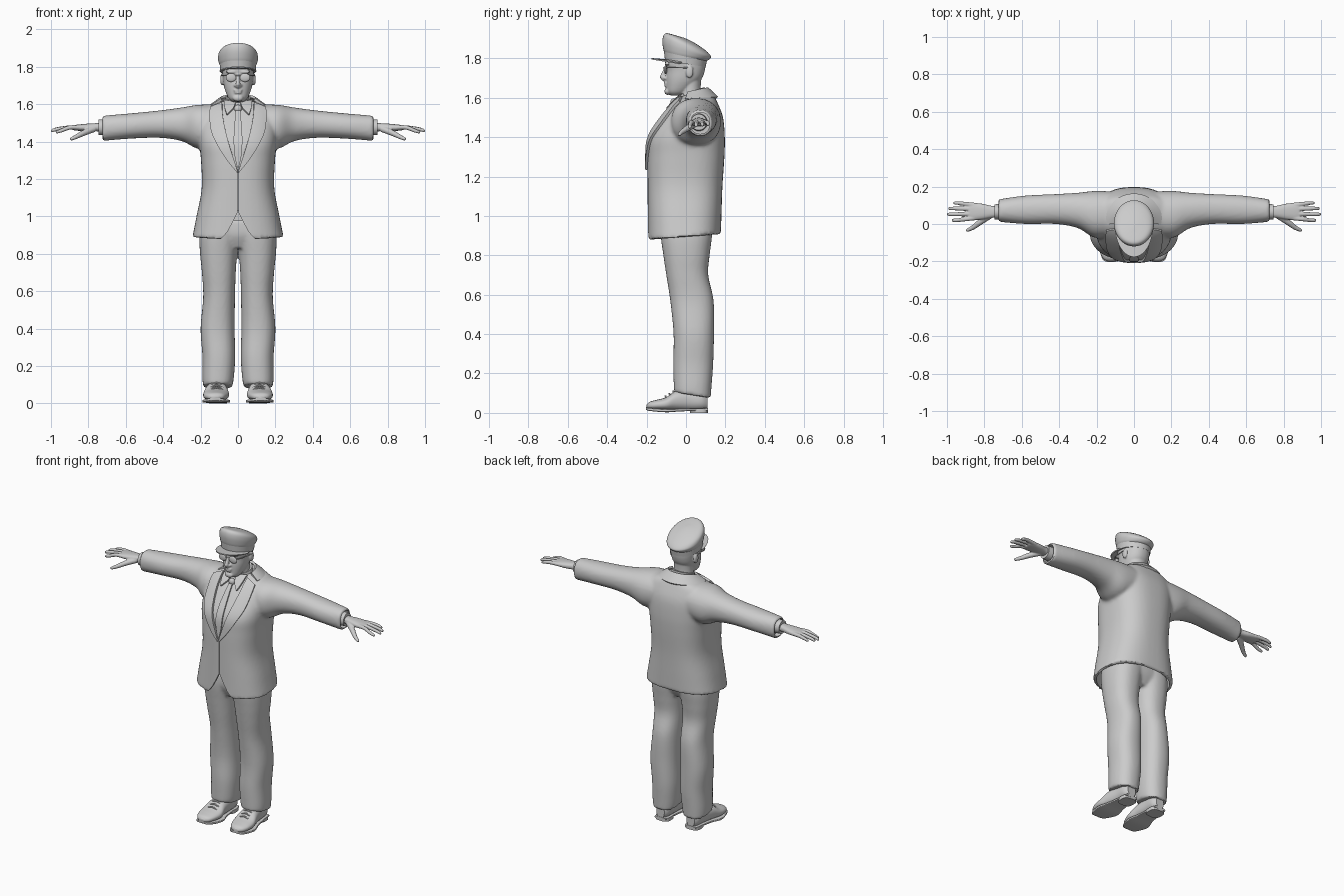
import bpy, bmesh, math
from mathutils import Vector, Matrix

if "Cube" in bpy.data.objects:
    bpy.data.objects.remove(bpy.data.objects["Cube"])


def smooth(rows, k=5):
    """Catmull-Rom resampling of rows of numbers."""
    out, n = [], len(rows)
    for i in range(n - 1):
        a, b, c, d = rows[max(i - 1, 0)], rows[i], rows[i + 1], rows[min(i + 2, n - 1)]
        for j in range(k):
            t = j / k
            out.append([.5 * (2 * q + (r - p) * t + (2 * p - 5 * q + 4 * r - s) * t * t
                        + (3 * q - p - 3 * r + s) * t ** 3) for p, q, r, s in zip(a, b, c, d)])
    return out + [list(rows[-1])]


def skin(bm, rings):
    vs = [[bm.verts.new(p) for p in r] for r in rings]
    n = len(vs[0])
    for r0, r1 in zip(vs, vs[1:]):
        for i in range(n):
            bm.faces.new((r0[i], r0[(i + 1) % n], r1[(i + 1) % n], r1[i]))
    bm.faces.new(vs[0][::-1])
    bm.faces.new(vs[-1])


def loft(bm, rows, axis='z', p=2.4, n=40, side=1, k=5):
    """Rows are (position, u min, u max, v min, v max, tilt) along an axis."""
    rings = []
    for t, u0, u1, v0, v1, tilt in smooth([tuple(r) + (0,) * (6 - len(r)) for r in rows], k):
        ring = []
        for i in range(n):
            a = 2 * math.pi * i / n
            c, s = math.cos(a), math.sin(a)
            u = (u0 + u1) / 2 + (u1 - u0) / 2 * math.copysign(abs(c) ** (2 / p), c)
            dv = (v1 - v0) / 2 * math.copysign(abs(s) ** (2 / p), s)
            v, w = (v0 + v1) / 2 + dv, t + tilt * dv
            x, y, z = {'z': (u, v, w), 'x': (w, u, v), 'y': (u, w, v)}[axis]
            ring.append((x * side, y, z))
        rings.append(ring)
    skin(bm, rings)


def tube(bm, pts, n=12, k=4):
    """Points are (x, y, z, radius)."""
    rows, rings = smooth(pts, k), []
    for i, r in enumerate(rows):
        d = (Vector(rows[min(i + 1, len(rows) - 1)][:3]) - Vector(rows[max(i - 1, 0)][:3])).normalized()
        u = d.cross(Vector((0, 0, 1)) if abs(d.z) < .9 else Vector((1, 0, 0))).normalized()
        w = d.cross(u)
        rings.append([Vector(r[:3]) + r[3] * (u * math.cos(2 * math.pi * j / n) + w * math.sin(2 * math.pi * j / n))
                      for j in range(n)])
    skin(bm, rings)


def blob(bm, c, r):
    m = Matrix.Translation(c) @ Matrix.Diagonal((*r, 1))
    bmesh.ops.create_uvsphere(bm, u_segments=24, v_segments=14, radius=1, matrix=m)


def make(name, bm, mods=(), angle=40):
    """Turn the bmesh into an object, apply its modifiers and shade it."""
    bmesh.ops.recalc_face_normals(bm, faces=bm.faces)
    me = bpy.data.meshes.new(name)
    bm.to_mesh(me)
    bm.free()
    ob = bpy.data.objects.new(name, me)
    bpy.context.collection.objects.link(ob)
    for kind, props in mods:
        m = ob.modifiers.new(kind, kind)
        for key, val in props.items():
            setattr(m, key, val)
    dg = bpy.context.evaluated_depsgraph_get()
    ob.data = bpy.data.meshes.new_from_object(ob.evaluated_get(dg))
    ob.modifiers.clear()
    for o in bpy.context.selected_objects:
        o.select_set(False)
    ob.select_set(True)
    bpy.context.view_layer.objects.active = ob
    bpy.ops.object.shade_smooth_by_angle(angle=math.radians(angle))
    return ob


def fuse(size, it=4):
    return [('REMESH', dict(mode='VOXEL', voxel_size=size, use_smooth_shade=True)),
            ('SMOOTH', dict(factor=.5, iterations=it))]


MIRROR = ('MIRROR', {})

# Cutters: hollow of the hem, front slit with cutaway, sleeve openings
bm = bmesh.new()
loft(bm, [(.84, -.232, .232, -.182, .166), (.93, -.222, .222, -.18, .163), (1.03, -.2, .2, -.178, .164)])
hollow = make('hem_hollow_cutter', bm)
bm = bmesh.new()
half = [(.0015, 1.24), (.003, 1.02), (.03, .965), (.055, .92), (.075, .895), (.12, .85)]
face = bm.faces.new([bm.verts.new((x, -.3, z)) for x, z in half + [(-x, z) for x, z in half[::-1]]])
ext = bmesh.ops.extrude_face_region(bm, geom=[face])
bmesh.ops.translate(bm, vec=(0, .135, 0), verts=[v for v in ext['geom'] if isinstance(v, bmesh.types.BMVert)])
slit = make('front_cutter', bm)
bm = bmesh.new()
loft(bm, [(.69, .025, .12, 1.417, 1.525), (.76, .025, .12, 1.417, 1.525)], 'x')
sleeve = make('sleeve_cutter', bm, [MIRROR])
cutters = [hollow, slit, sleeve]

# Jacket: torso and sleeves fused, then cut
bm = bmesh.new()
loft(bm, [(.893, -.243, .243, -.194, .177, .08), (1, -.222, .222, -.194, .18), (1.15, -.194, .194, -.195, .185),
          (1.3, -.198, .198, -.195, .195), (1.4, -.208, .208, -.185, .197), (1.5, -.21, .21, -.122, .188),
          (1.575, -.19, .19, -.058, .16), (1.615, -.1, .1, -.01, .14)], p=2.6, n=56)
for s in (1, -1):
    loft(bm, [(.06, -.05, .17, 1.4, 1.595), (.2, -.075, .177, 1.36, 1.597), (.3, -.022, .167, 1.402, 1.582),
              (.42, 0, .16, 1.42, 1.566), (.58, 0, .152, 1.415, 1.55), (.725, .012, .132, 1.403, 1.538)],
         'x', 2.2, side=s)
jacket = make('jacket', bm, fuse(.01, 5) + [('BOOLEAN', dict(operation='DIFFERENCE', object=c)) for c in cutters])
for c in cutters:
    bpy.data.objects.remove(c)


def chest(z):
    pts = [(1.2, -.195), (1.3, -.195), (1.4, -.185), (1.5, -.122), (1.575, -.058), (1.615, -.01), (1.7, 0)]
    for (z0, y0), (z1, y1) in zip(pts, pts[1:]):
        if z <= z1:
            return y0 + (y1 - y0) * (z - z0) / (z1 - z0)
    return 0


def strip(name, a, b, lift, thick, mirror=True):
    """Cloth panel between two (x, z) edges, laid onto the jacket."""
    bm, rows, m = bmesh.new(), [], 6
    for p, q in zip(smooth(a), smooth(b)):
        row = [[u + (v - u) * i / m for u, v in zip(p, q)] for i in range(m + 1)]
        rows.append([bm.verts.new((x, chest(z), z)) for x, z in row])
    for r0, r1 in zip(rows, rows[1:]):
        for i in range(m):
            bm.faces.new((r0[i], r0[i + 1], r1[i + 1], r1[i]))
    mods = [('SHRINKWRAP', dict(target=jacket, wrap_mode='ABOVE_SURFACE', offset=lift)),
            ('SOLIDIFY', dict(thickness=thick, offset=0))]
    make(name, bm, mods + [MIRROR] * mirror)


# Lapels, shirt collar points and necktie
strip('lapels', [(.085, 1.605), (.08, 1.53), (.06, 1.43), (.03, 1.33), (.001, 1.24)],
      [(.15, 1.59), (.155, 1.5), (.132, 1.42), (.065, 1.31), (.006, 1.235)], .006, .014)
strip('collar_points', [(.075, 1.615), (.072, 1.58), (.06, 1.54)],
      [(.012, 1.6), (.025, 1.57), (.055, 1.538)], .009, .012)
strip('necktie', [(-.012, 1.56), (-.022, 1.44), (-.02, 1.34), (-.004, 1.26)],
      [(.012, 1.56), (.022, 1.44), (.02, 1.34), (.004, 1.26)], .003, .012, False)
bm = bmesh.new()
blob(bm, (0, -.062, 1.575), (.021, .018, .022))
make('tie_knot', bm)
bm = bmesh.new()
loft(bm, [(1.57, -.082, .082, -.045, .105, .2), (1.635, -.068, .068, -.033, .094, .3)], p=2)
make('shirt_collar', bm)


def arc_band(name, angles, inner, outer, thick):
    """Curved band between two edge functions of an angle."""
    bm, rows = bmesh.new(), []
    for i in range(33):
        a = math.radians(angles[0] + (angles[1] - angles[0]) * i / 32)
        p, q = Vector(inner(a)), Vector(outer(a))
        rows.append([bm.verts.new(p.lerp(q, j / 4)) for j in range(5)])
    for r0, r1 in zip(rows, rows[1:]):
        for j in range(4):
            bm.faces.new((r0[j], r0[j + 1], r1[j + 1], r1[j]))
    make(name, bm, [('SOLIDIFY', dict(thickness=thick, offset=0))])


# Jacket collar behind the neck
arc_band('jacket_collar', (-105, 105),
         lambda a: (.09 * math.sin(a), .03 + .078 * math.cos(a), 1.63 + .018 * math.cos(a)),
         lambda a: (.145 * math.sin(a), .03 + .128 * math.cos(a), 1.592 + .008 * math.cos(a)), .014)

# Trousers
bm = bmesh.new()
for s in (1, -1):
    loft(bm, [(.09, .03, .187, -.06, .125, -.16), (.14, .022, .19, -.062, .13), (.25, .015, .19, -.065, .138),
              (.4, .018, .2, -.063, .142), (.57, .016, .186, -.08, .14), (.7, .012, .193, -.1, .113),
              (.8, .004, .203, -.115, .12), (.9, -.01, .206, -.128, .132), (.98, -.02, .19, -.125, .13)],
         p=2.3, side=s)
loft(bm, [(.83, -.12, .12, -.09, .09), (.9, -.19, .19, -.12, .125), (.98, -.18, .18, -.12, .125)])
make('trousers', bm, fuse(.009))

# Shoes: upper, sole, heel and laces
bm = bmesh.new()
loft(bm, [(-.2, .105, .14, .025, .042), (-.185, .078, .165, .018, .056), (-.15, .06, .182, .015, .066),
          (-.1, .048, .186, .012, .08), (-.05, .055, .175, .012, .112), (.02, .06, .16, .012, .12),
          (.08, .062, .155, .015, .115), (.11, .08, .138, .02, .1)], 'y', 2.3)
make('shoe_uppers', bm, [MIRROR])
bm = bmesh.new()
loft(bm, [(-.203, .1, .145, .016, .03), (-.185, .07, .17, .01, .025), (-.1, .042, .19, .003, .02),
          (-.02, .058, .168, .008, .022), (.112, .07, .148, .01, .024)], 'y', 6)
loft(bm, [(0, .06, .156, .02, .112), (.022, .06, .156, .02, .112)], 'z', 3)
make('shoe_soles', bm, [MIRROR])
bm = bmesh.new()
for y, z in ((-.06, .108), (-.08, .096), (-.1, .084)):
    tube(bm, [(.08, y, z - .012, .004), (.115, y - .004, z + .001, .005), (.15, y, z - .012, .004)], 8)
make('shoe_laces', bm, [MIRROR])

# Shirt cuffs and hands
bm = bmesh.new()
loft(bm, [(.68, .022, .11, 1.43, 1.52), (.745, .025, .105, 1.435, 1.517)], 'x', 2)
make('shirt_cuffs', bm, [MIRROR])
bm = bmesh.new()
loft(bm, [(.72, .035, .095, 1.452, 1.5), (.76, .033, .097, 1.455, 1.498), (.81, .025, .108, 1.455, 1.495),
          (.86, .02, .113, 1.458, 1.49), (.885, .024, .11, 1.462, 1.486)], 'x', 2.4)
for y0, y1, x1, z1 in ((.032, .02, .975, 1.45), (.055, .052, 1.0, 1.457), (.08, .083, .993, 1.46), (.102, .112, .965, 1.463)):
    tube(bm, [(.85, y0, 1.475, .012), (.9, (y0 + y1) / 2, 1.475, .0115), (x1 - .03, y1, z1 + .008, .01),
              (x1 - .006, y1, z1 + .001, .008), (x1, y1, z1, .004)])
tube(bm, [(.77, .045, 1.468, .018), (.82, .012, 1.448, .016), (.86, -.018, 1.428, .0125),
          (.89, -.033, 1.414, .009), (.897, -.036, 1.411, .005)])
make('hands', bm, fuse(.004, 2) + [MIRROR])

# Head with neck, nose, brow, lips, chin and ears
bm = bmesh.new()
loft(bm, [(1.612, -.03, .03, -.08, -.02), (1.63, -.05, .05, -.096, .01), (1.665, -.066, .066, -.1, .05),
          (1.7, -.076, .076, -.101, .082), (1.74, -.081, .081, -.099, .096), (1.78, -.085, .085, -.106, .1),
          (1.82, -.083, .083, -.1, .1), (1.86, -.06, .06, -.07, .07)], p=2.2)
loft(bm, [(1.56, -.068, .068, -.035, .09), (1.64, -.06, .06, -.03, .075), (1.72, -.062, .062, -.03, .08)], p=2)
tube(bm, [(0, -.097, 1.76, .009), (0, -.112, 1.725, .011), (0, -.121, 1.704, .013), (0, -.1, 1.69, .012)])
blob(bm, (0, -.094, 1.632), (.028, .016, .018))
blob(bm, (0, -.101, 1.674), (.024, .011, .006))
blob(bm, (0, -.1, 1.661), (.021, .011, .007))
for s in (1, -1):
    blob(bm, (s * .035, -.095, 1.772), (.032, .014, .009))
    blob(bm, (s * .013, -.106, 1.7), (.009, .011, .008))
    blob(bm, (s * .086, .018, 1.732), (.009, .02, .032))
make('head', bm, fuse(.005, 3))

# Glasses
bm = bmesh.new()
blob(bm, (.037, -.104, 1.742), (.028, .008, .023))
tube(bm, [(-.001, -.114, 1.752, .003), (.014, -.11, 1.752, .003)], 8)
tube(bm, [(.062, -.1, 1.752, .003), (.08, -.075, 1.754, .003), (.09, .015, 1.752, .003)], 8)
make('glasses', bm, [MIRROR])

# Cap: band, crown and peak
bm = bmesh.new()
loft(bm, [(1.772, -.094, .094, -.106, .1, -.15), (1.815, -.098, .098, -.112, .107, -.2)], p=2)
make('cap_band', bm)
bm = bmesh.new()
loft(bm, [(1.808, -.097, .097, -.11, .105, -.2), (1.822, -.103, .103, -.116, .118, -.24),
          (1.848, -.107, .107, -.12, .127, -.32), (1.874, -.101, .101, -.114, .11, -.38),
          (1.893, -.08, .08, -.098, .075, -.4), (1.904, -.045, .045, -.07, .03, -.36),
          (1.908, -.008, .008, -.032, -.012, -.3)], p=2)
make('cap_crown', bm)
arc_band('cap_peak', (-80, 80),
         lambda a: (.092 * math.sin(a), -.1 * math.cos(a), 1.777 + .015 * math.cos(a)),
         lambda a: (.1 * math.sin(a), -.1 * math.cos(a) - .076 * max(math.cos(a), 0) ** .8,
                    1.77 + .028 * math.cos(a)), .007)
